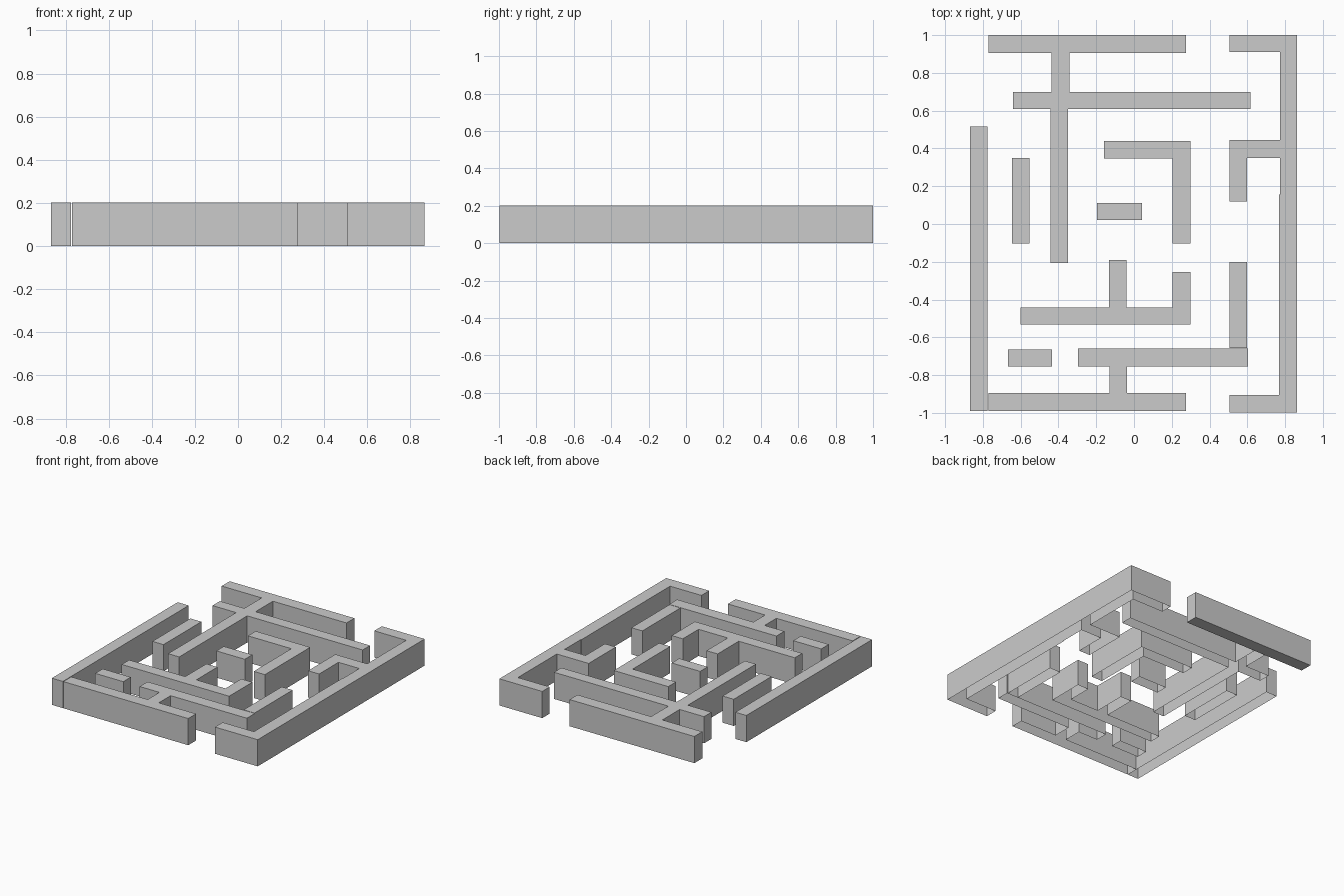
import bpy, bmesh

H = 0.202  # wall height


def wall(name, outline, closed=False):
    """Extrude a plan outline into a hollow wall; undersides are open unless closed."""
    bm = bmesh.new()
    top = bm.faces.new([bm.verts.new((x, y, H)) for x, y in outline])
    bm.normal_update()
    if top.normal.z < 0:
        top.normal_flip()
    loop = list(top.verts)
    low = [bm.verts.new((v.co.x, v.co.y, 0)) for v in loop]
    n = len(loop)
    for i in range(n):
        j = (i + 1) % n
        bm.faces.new((low[i], low[j], loop[j], loop[i]))
    if closed:
        bm.faces.new(low[::-1])
    mesh = bpy.data.meshes.new(name)
    bm.to_mesh(mesh)
    bm.free()
    bpy.context.collection.objects.link(bpy.data.objects.new(name, mesh))


def bar(name, x0, x1, y0, y1, closed=False):
    wall(name, [(x0, y0), (x1, y0), (x1, y1), (x0, y1)], closed)


# Straight free-standing walls
bar("back_outer_wall", -0.77, 0.276, 0.905, 1.0, closed=True)
bar("left_outer_wall", -0.867, -0.775, -0.99, 0.516)
bar("left_inner_wall", -0.645, -0.552, -0.104, 0.35)
bar("centre_block", -0.196, 0.042, 0.021, 0.111)
bar("front_left_block", -0.668, -0.433, -0.755, -0.665)
bar("right_inner_wall", 0.506, 0.598, -0.656, -0.2)

# Cross-shaped wall joining the back wall
wall("back_cross_wall", [
    (-0.436, 0.905), (-0.436, 0.698), (-0.64, 0.698), (-0.64, 0.609),
    (-0.442, 0.609), (-0.442, -0.206), (-0.349, -0.206), (-0.349, 0.609),
    (0.618, 0.609), (0.618, 0.698), (-0.341, 0.698), (-0.341, 0.905)])

# Right outer wall with end returns and an inner hook
wall("right_outer_wall", [
    (0.505, 1.0), (0.505, 0.91), (0.772, 0.91), (0.772, 0.444),
    (0.505, 0.444), (0.505, 0.118), (0.597, 0.118), (0.597, 0.35),
    (0.772, 0.35), (0.772, 0.155), (0.767, 0.155), (0.767, -0.905),
    (0.505, -0.905), (0.505, -0.998), (0.864, -0.998), (0.864, 1.0)])

# Corner wall beside the centre
wall("centre_corner_wall", [
    (-0.159, 0.439), (-0.159, 0.346), (0.205, 0.346), (0.205, -0.104),
    (0.298, -0.104), (0.298, 0.439)])

# Pronged wall in front of the centre
wall("pronged_wall", [
    (-0.602, -0.532), (0.298, -0.532), (0.298, -0.254), (0.205, -0.254),
    (0.205, -0.443), (-0.039, -0.443), (-0.039, -0.19), (-0.132, -0.19),
    (-0.132, -0.443), (-0.602, -0.443)])

# Front outer wall joined to the bar behind it
wall("front_outer_wall", [
    (-0.77, -0.99), (0.276, -0.99), (0.276, -0.896), (-0.036, -0.896),
    (-0.036, -0.755), (0.603, -0.755), (0.603, -0.66), (-0.296, -0.66),
    (-0.296, -0.755), (-0.13, -0.755), (-0.13, -0.896), (-0.77, -0.896)])
